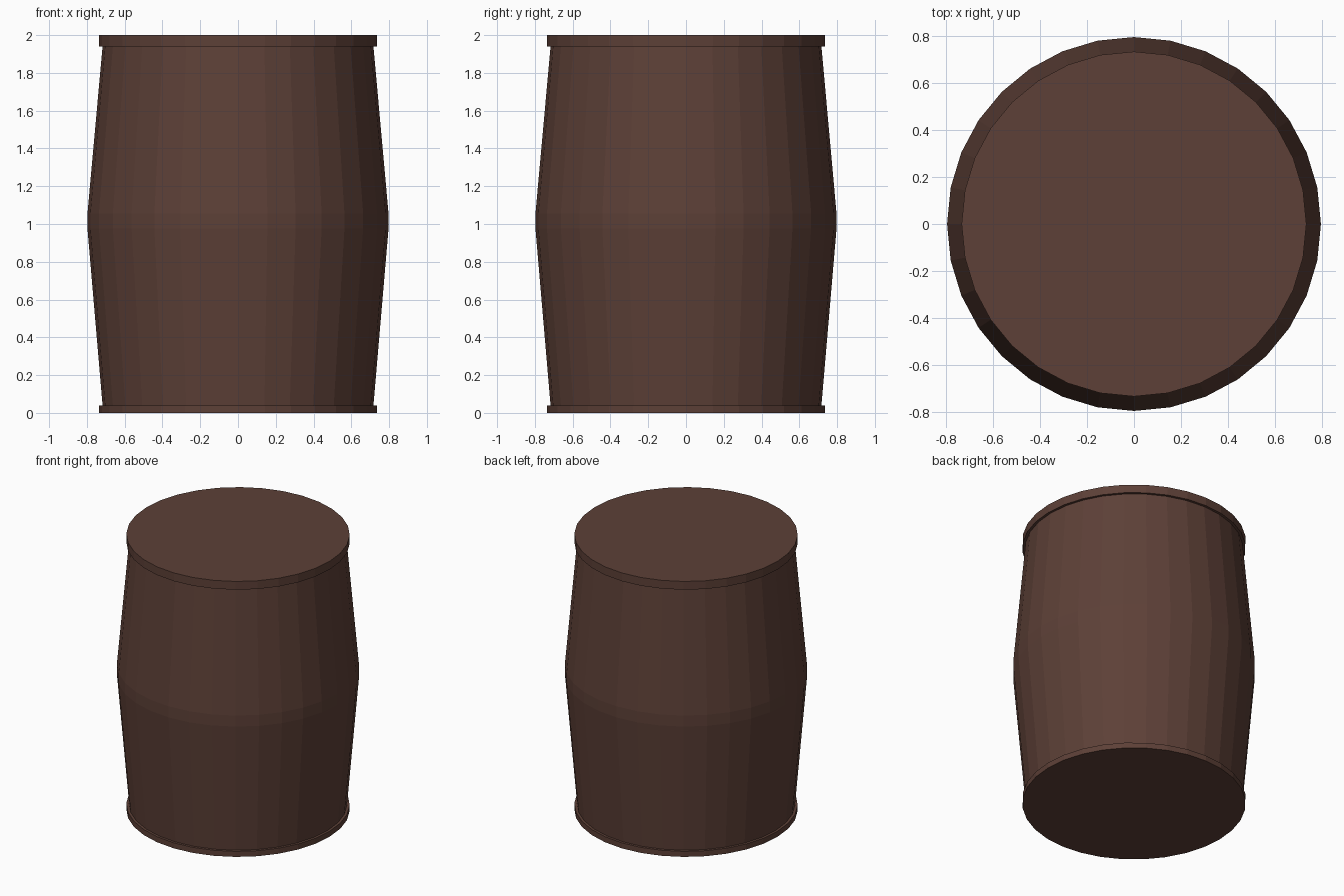
import bpy, bmesh, math

if "Cube" in bpy.data.objects:
    bpy.data.objects.remove(bpy.data.objects["Cube"])

SIDES = 32

wood = bpy.data.materials.new("dark_brown")
wood.diffuse_color = (0.109, 0.051, 0.038, 1)
wood.use_nodes = True
wood.node_tree.nodes["Principled BSDF"].inputs["Base Color"].default_value = wood.diffuse_color


def turned(name, profile):
    """Closed solid of rings from (radius, z) pairs, bottom to top."""
    bm = bmesh.new()
    rings = []
    for r, z in profile:
        angles = [2 * math.pi * i / SIDES for i in range(SIDES)]
        rings.append([bm.verts.new((r * math.cos(a), r * math.sin(a), z)) for a in angles])
    for low, high in zip(rings, rings[1:]):
        for i in range(SIDES):
            j = (i + 1) % SIDES
            bm.faces.new((low[i], low[j], high[j], high[i]))
    bm.faces.new(rings[0][::-1])
    bm.faces.new(rings[-1])
    mesh = bpy.data.meshes.new(name)
    bm.to_mesh(mesh)
    bm.free()
    mesh.materials.append(wood)
    obj = bpy.data.objects.new(name, mesh)
    bpy.context.collection.objects.link(obj)
    return obj


# Bulging body with a narrow straight band at the middle
turned("barrel_body", [(0.717, 0.04), (0.797, 0.975), (0.797, 1.055), (0.717, 1.94)])

# Rims that close the ends
turned("bottom_rim", [(0.735, 0.0), (0.735, 0.04)])
turned("top_lid", [(0.735, 1.94), (0.735, 2.0)])
